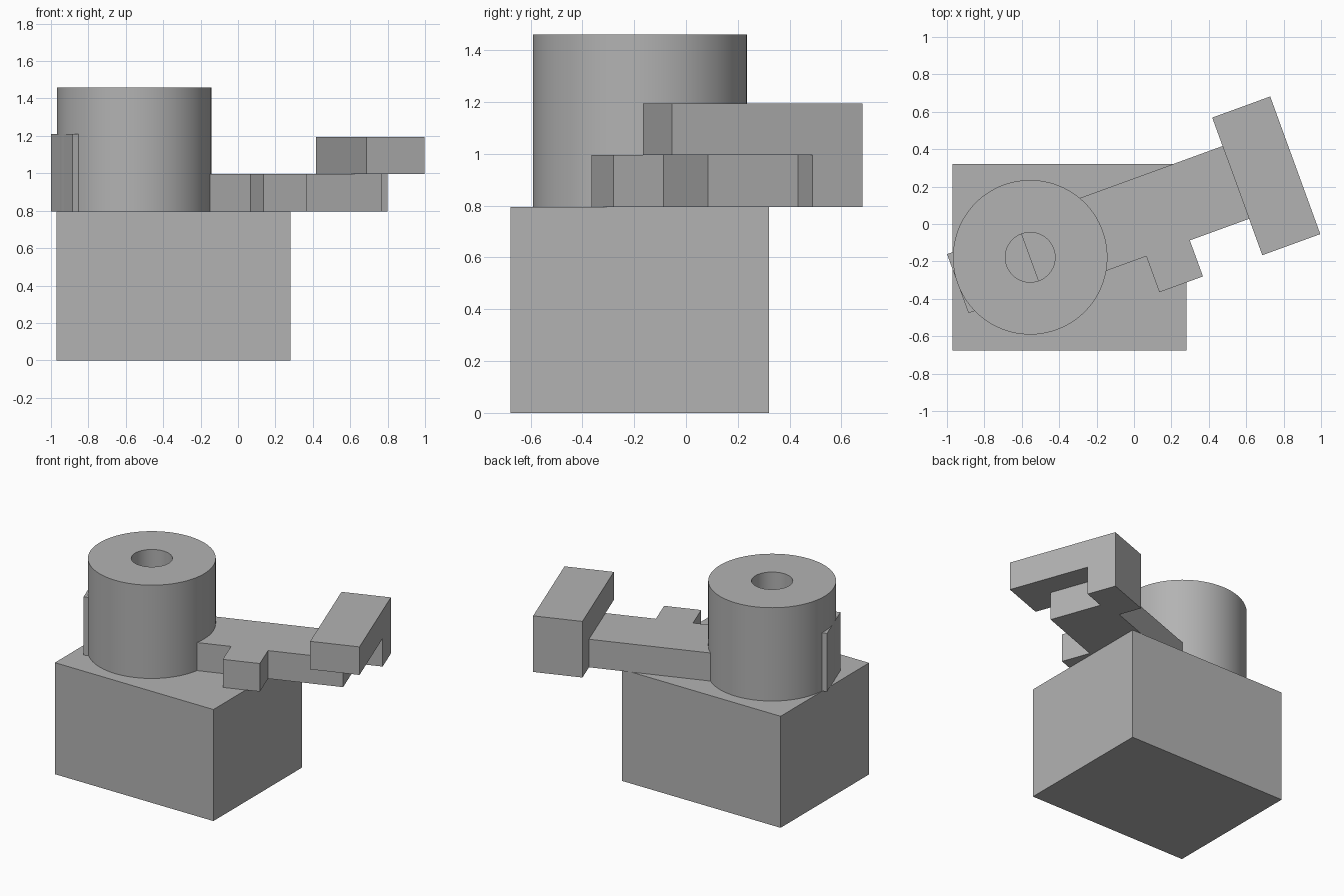
import bpy, bmesh
from math import radians, pi
from mathutils import Matrix, Vector

cube = bpy.data.objects.get("Cube")
if cube:
    bpy.data.objects.remove(cube, do_unlink=True)

grey = bpy.data.materials.new("plain grey")
grey.use_nodes = True
colour = (0.45, 0.45, 0.45, 1)
grey.diffuse_color = colour
grey.node_tree.nodes["Principled BSDF"].inputs["Base Color"].default_value = colour

DECK = 0.795        # top of the base block
ARM_TOP = 0.995
# Frame of the swivelled parts: origin on the post axis, x along the arm
SWIVEL = Matrix.Translation((-0.555, -0.178, 0)) @ Matrix.Rotation(radians(20), 4, 'Z')


def finish(name, bm, matrix=Matrix()):
    bmesh.ops.recalc_face_normals(bm, faces=bm.faces)
    mesh = bpy.data.meshes.new(name)
    bm.to_mesh(mesh)
    bm.free()
    mesh.materials.append(grey)
    obj = bpy.data.objects.new(name, mesh)
    obj.matrix_world = matrix
    bpy.context.collection.objects.link(obj)
    return obj


def prism(name, points, direction, matrix=Matrix()):
    """Extrude a flat outline along a direction."""
    bm = bmesh.new()
    face = bm.faces.new([bm.verts.new(p) for p in points])
    result = bmesh.ops.extrude_face_region(bm, geom=[face], use_keep_orig=True)
    verts = [g for g in result["geom"] if isinstance(g, bmesh.types.BMVert)]
    bmesh.ops.translate(bm, verts=verts, vec=Vector(direction))
    return finish(name, bm, matrix)


def box(name, x, y, z, matrix=Matrix()):
    outline = [(x[0], y[0], z[0]), (x[1], y[0], z[0]),
               (x[1], y[1], z[0]), (x[0], y[1], z[0])]
    return prism(name, outline, (0, 0, z[1] - z[0]), matrix)


# Base block
box("base_block", (-0.97, 0.28), (-0.677, 0.32), (0, DECK))

# Hollow round post: a rectangular section turned about the axis
bm = bmesh.new()
section = [(0.133, DECK), (0.413, DECK), (0.413, 1.46), (0.133, 1.46)]
verts = [bm.verts.new((r, 0, z)) for r, z in section]
edges = [bm.edges.new((verts[i], verts[i - 1])) for i in range(4)]
bmesh.ops.spin(bm, geom=verts + edges, cent=(0, 0, 0), axis=(0, 0, 1),
               angle=2 * pi, steps=96)
bmesh.ops.remove_doubles(bm, verts=bm.verts, dist=0.0005)
post = finish("hollow_post", bm, SWIVEL)
post.data.shade_smooth()
post.data.set_sharp_from_angle(angle=radians(30))

# Rear block set into the post
box("rear_block", (-0.412, 0), (-0.168, 0.168), (DECK, 1.21), SWIVEL)

# Arm with a side tooth, notched around the leg of the cross head
half = 0.207
arm = [(0, -half), (0.585, -half), (0.585, -0.412), (0.833, -0.412),
       (0.833, -half), (1.335, -half), (1.335, 0.163), (1.17, 0.163),
       (1.17, half), (0, half)]
prism("arm_with_tooth", [(x, y, DECK) for x, y in arm],
      (0, 0, ARM_TOP - DECK), SWIVEL)

# L-shaped cross head: long bar with a leg at its back end
head = [(-0.414, 1.195), (-0.414, ARM_TOP), (0.163, ARM_TOP),
        (0.163, DECK), (0.369, DECK), (0.369, 1.195)]
prism("cross_head", [(1.17, y, z) for y, z in head], (0.33, 0, 0), SWIVEL)
